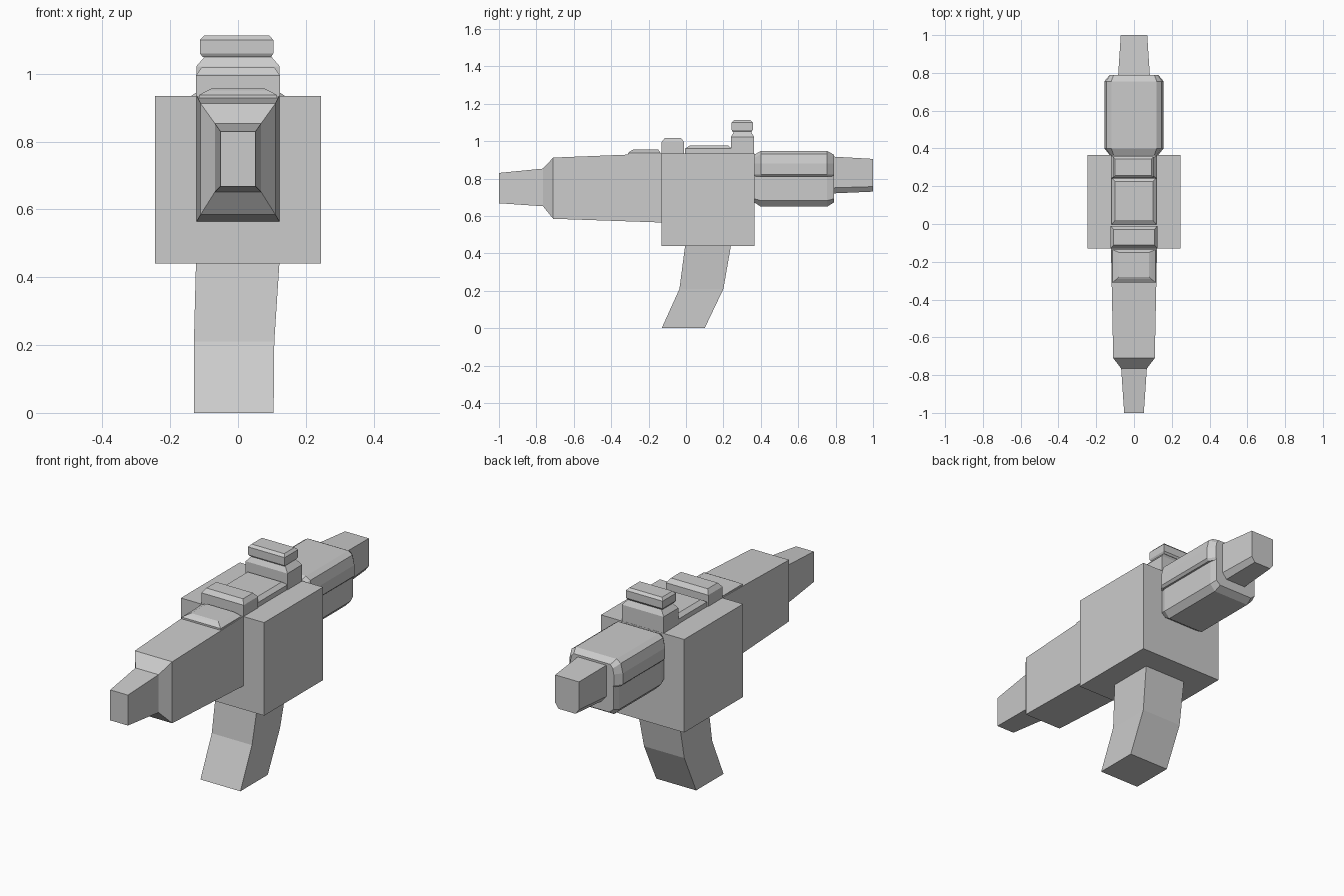
import bpy, bmesh

if "Cube" in bpy.data.objects:
    bpy.data.objects.remove(bpy.data.objects["Cube"])


def loft(name, rings):
    """Skin a closed solid through rings with equal point counts."""
    bm = bmesh.new()
    vs = [[bm.verts.new(p) for p in r] for r in rings]
    n = len(rings[0])
    for a, b in zip(vs, vs[1:]):
        for i in range(n):
            j = (i + 1) % n
            bm.faces.new((a[i], a[j], b[j], b[i]))
    bm.faces.new(vs[0])
    bm.faces.new(vs[-1])
    bmesh.ops.recalc_face_normals(bm, faces=bm.faces)
    me = bpy.data.meshes.new(name)
    bm.to_mesh(me)
    bm.free()
    ob = bpy.data.objects.new(name, me)
    bpy.context.collection.objects.link(ob)
    return ob


def level(z, x0, x1, y0, y1):
    return [(x0, y0, z), (x1, y0, z), (x1, y1, z), (x0, y1, z)]


def slice_y(y, half, z0, z1):
    return [(-half, y, z0), (half, y, z0), (half, y, z1), (-half, y, z1)]


def mirrored(y, right):
    """Symmetric section from its right-hand outline, bottom to top."""
    return [(x, y, z) for x, z in right] + [(-x, y, z) for x, z in reversed(right)]


# Central housing
loft("receiver", [level(z, -.245, .245, -.13, .365) for z in (.44, .935)])

# Front body stepping down to the barrel
loft("front_body", [slice_y(-.13, .122, .565, .935), slice_y(-.71, .11, .585, .912),
                    slice_y(-.765, .068, .652, .853), slice_y(-1, .052, .668, .83)])

# Rear housing: wide upper shell over a narrower lower block
upper = [(.145, .81), (.157, .822), (.157, .88), (.145, .93), (.12, .947)]
upper_end = [(.12, .81), (.128, .822), (.128, .88), (.122, .91), (.108, .928)]
loft("rear_upper_shell", [mirrored(.365, upper_end), mirrored(.40, upper),
                          mirrored(.755, upper), mirrored(.79, upper_end)])
lower = [(.105, .65), (.135, .682), (.135, .815)]
lower_end = [(.10, .672), (.125, .692), (.125, .815)]
loft("rear_lower_block", [mirrored(.365, lower_end), mirrored(.40, lower),
                          mirrored(.755, lower), mirrored(.79, lower_end)])

# Rear stub with chamfered lower corners
loft("rear_stub", [mirrored(.77, [(.06, .72), (.085, .75), (.085, .918)]),
                   mirrored(1, [(.05, .73), (.07, .757), (.07, .905)])])

# Bent hand grip
loft("grip", [level(0, -.13, .105, -.13, .10), level(.21, -.13, .107, -.035, .20),
              level(.44, -.124, .122, -.005, .24)])

# Raised blocks along the top
loft("front_plate", [level(.91, -.118, .118, -.31, -.13), level(.937, -.115, .115, -.31, -.135),
                     level(.95, -.092, .092, -.292, -.145), level(.956, -.08, .08, -.28, -.15)])
loft("front_sight_block", [level(.93, -.124, .124, -.13, -.01), level(.995, -.124, .124, -.13, -.01),
                           level(1.018, -.108, .108, -.112, -.028)])
loft("middle_plate", [level(.93, -.12, .12, -.005, .245), level(.96, -.12, .12, -.005, .245),
                      level(.977, -.10, .10, .02, .225)])
loft("rear_sight_base", [level(.93, -.123, .123, .24, .364), level(1.022, -.123, .123, .24, .364),
                         level(1.053, -.096, .096, .258, .346)])
loft("rear_sight_cap", [level(1.05, -.105, .098, .25, .35), level(1.06, -.112, .104, .244, .357),
                        level(1.10, -.112, .104, .244, .357), level(1.113, -.10, .092, .257, .344)])
